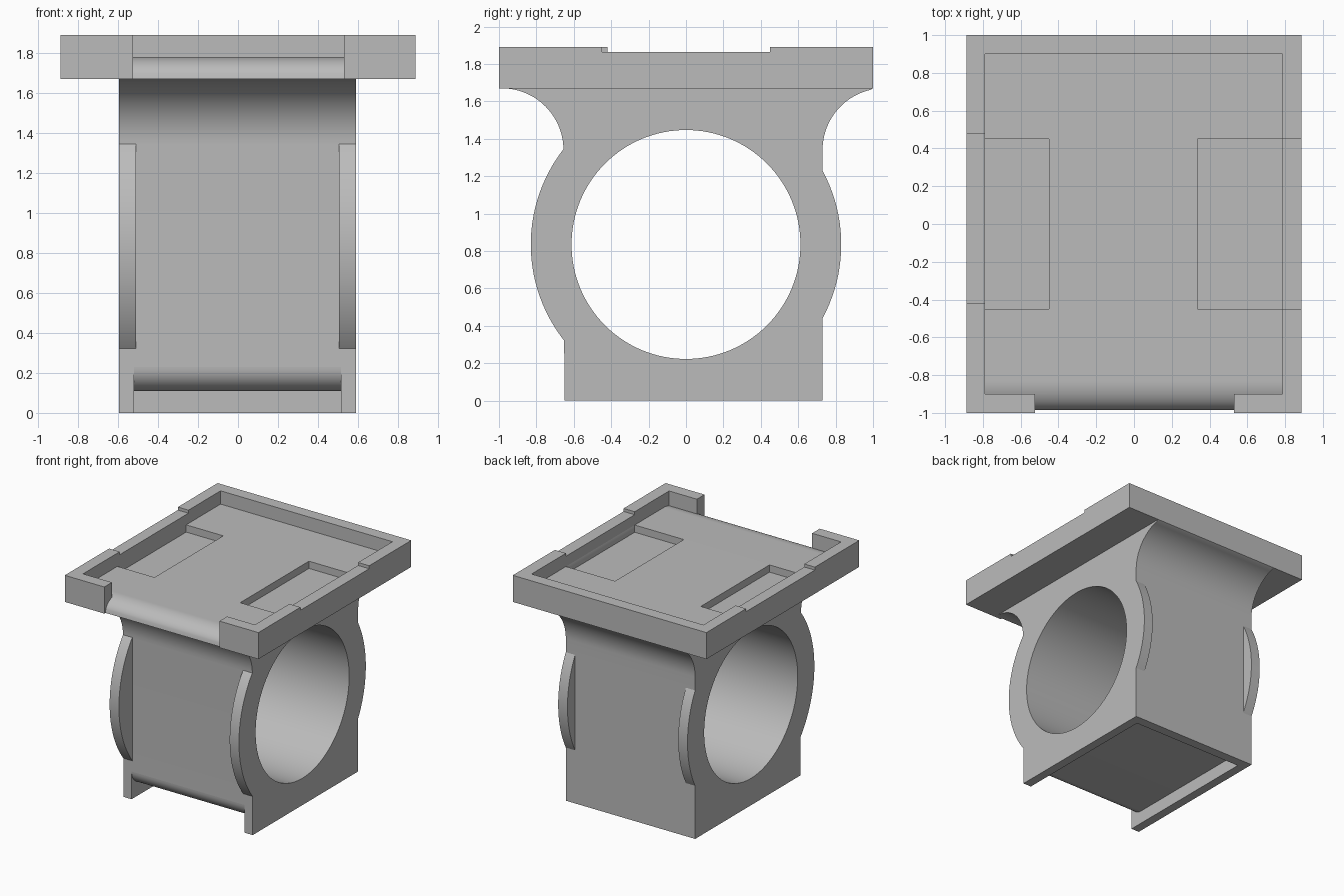
import bpy, bmesh
from math import sin, cos, radians, sqrt

cube = bpy.data.objects.get("Cube")
if cube:
    bpy.data.objects.remove(cube, do_unlink=True)

grey = bpy.data.materials.new("plain grey")
grey.use_nodes = True
grey.diffuse_color = (0.5, 0.5, 0.5, 1)
bsdf = next(n for n in grey.node_tree.nodes if n.type == 'BSDF_PRINCIPLED')
bsdf.inputs["Base Color"].default_value = grey.diffuse_color


def prism(name, x0, x1, profile):
    """Extrude a (y, z) outline from x0 to x1."""
    bm = bmesh.new()
    face = bm.faces.new([bm.verts.new((x0, y, z)) for y, z in profile])
    new = bmesh.ops.extrude_face_region(bm, geom=[face])["geom"]
    bmesh.ops.translate(bm, vec=(x1 - x0, 0, 0),
                        verts=[v for v in new if isinstance(v, bmesh.types.BMVert)])
    bmesh.ops.recalc_face_normals(bm, faces=bm.faces[:])
    mesh = bpy.data.meshes.new(name)
    bm.to_mesh(mesh)
    bm.free()
    mesh.materials.append(grey)
    obj = bpy.data.objects.new(name, mesh)
    bpy.context.collection.objects.link(obj)
    return obj


def box(name, x0, x1, y0, y1, z0, z1):
    return prism(name, x0, x1, [(y0, z0), (y1, z0), (y1, z1), (y0, z1)])


def arc(cy, cz, r, start, end, steps=20):
    angles = [radians(start + (end - start) * i / steps) for i in range(steps + 1)]
    return [(cy + r * cos(a), cz + r * sin(a)) for a in angles]


def disc(name, x0, x1, r):
    return prism(name, x0, x1, arc(0, AXIS, r, 0, 360, 128)[:-1])


def combine(obj, tool, operation):
    """Apply a boolean and remove the tool."""
    mod = obj.modifiers.new("cut", 'BOOLEAN')
    mod.object, mod.operation, mod.solver = tool, operation, 'EXACT'
    activate(obj)
    bpy.ops.object.modifier_apply(modifier=mod.name)
    bpy.data.objects.remove(tool, do_unlink=True)


def activate(obj):
    bpy.ops.object.select_all(action='DESELECT')
    obj.select_set(True)
    bpy.context.view_layer.objects.active = obj


AXIS = 0.835            # height of the bore axis
LEFT, RIGHT = 0.59, -0.595
FRONT, BACK = -0.65, 0.73
SEAT, FLOOR, TOP = 1.67, 1.78, 1.89

# Body: block with flared fillets below the tray
back_flare = [p for p in arc(BACK + 0.33, SEAT - 0.33, 0.33, 180, 90) if p[0] < 1]
front_flare = arc(FRONT - 0.335, SEAT - 0.33, 0.33, 90, 0)
body = prism("bearing_body", RIGHT, LEFT,
             [(FRONT, 0), (BACK, 0)] + back_flare + [(1, SEAT)] + front_flare)

# Round flanges at both ends, then the through bore
for x0, x1 in ((RIGHT, RIGHT + 0.085), (LEFT - 0.085, LEFT)):
    combine(body, disc("flange", x0, x1, 0.83), 'UNION')
combine(body, disc("bore", -1, 1, 0.612), 'DIFFERENCE')

# Underside recess, open and rounded at the front
under = [(-0.9, -0.1), (-0.9, 0.23)] + arc(-0.53, 0.23, 0.12, 180, 270, 12)
under += [(0.65, 0.11), (0.65, -0.1)]
combine(body, prism("underside", -0.52, 0.515, under), 'DIFFERENCE')


# Tray with a floor that rolls over at the front
def lip(y0, y1, steps=8):
    ys = [y0 + (y1 - y0) * (i / steps) for i in range(steps + 1)]
    return [(y, SEAT + 0.11 * sqrt(max(0, 1 - ((y + 0.83) / 0.155) ** 2))) for y in ys]


tray = box("top_tray", -0.887, 0.887, -1, 1, SEAT, TOP)
recess = lip(-0.9, -0.83) + [(0.9, FLOOR), (0.9, 2), (-0.9, 2)]
combine(tray, prism("recess", -0.79, 0.785, recess), 'DIFFERENCE')
opening = [(-1.1, 1.6), (-0.985, 1.6)] + lip(-0.985, -0.9, 16) + [(-0.9, 2), (-1.1, 2)]
combine(tray, prism("opening", -0.525, 0.53, opening), 'DIFFERENCE')

# Floor pockets and shallow rim notches on both sides
cuts = (("left_pocket", 0.335, 0.785, -0.45, 0.45, 1.72, 1.85),
        ("right_pocket", -0.79, -0.45, -0.45, 0.45, 1.72, 1.85),
        ("left_notch", 0.7, 1, -0.45, 0.45, 1.865, 2),
        ("right_notch", -1, -0.7, -0.42, 0.48, 1.865, 2))
for cut in cuts:
    combine(tray, box(*cut), 'DIFFERENCE')

for obj in (body, tray):
    activate(obj)
    bpy.ops.object.shade_smooth_by_angle(angle=radians(25))
